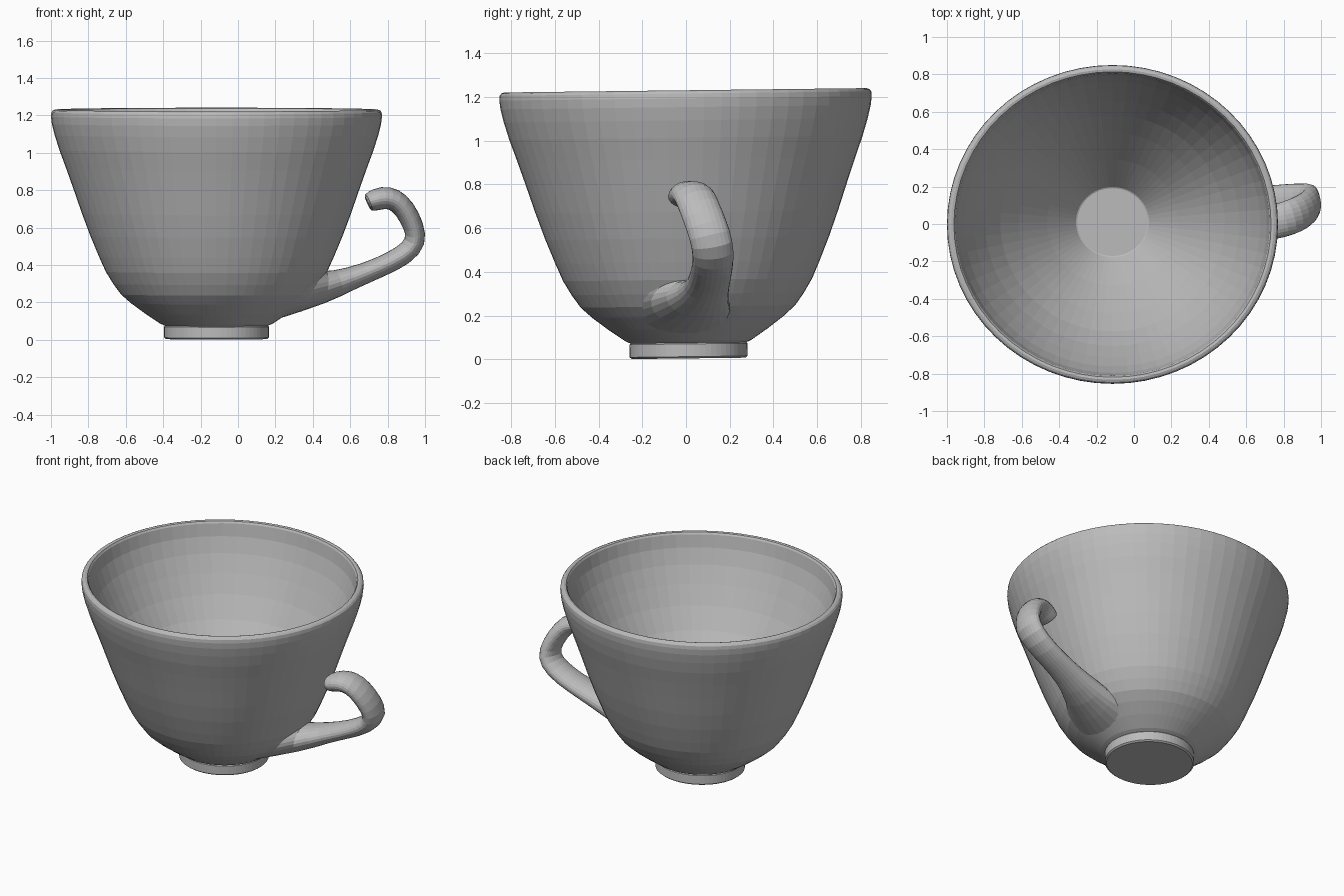
import bpy, bmesh, math
from mathutils import Vector, Matrix

cube = bpy.data.objects.get("Cube")
if cube:
    bpy.data.objects.remove(cube, do_unlink=True)

GREY = (0.5, 0.5, 0.5, 1)
clay = bpy.data.materials.new("grey_clay")
clay.use_nodes = True
clay.diffuse_color = GREY
clay.node_tree.nodes["Principled BSDF"].inputs["Base Color"].default_value = GREY

CX, CY, SQUASH = -0.115, 0.012, 0.963
TILT = Matrix.Translation((0, CY, 0.004)) @ Matrix.Rotation(0.012, 4, 'X')


def finish(bm, name):
    bmesh.ops.recalc_face_normals(bm, faces=bm.faces)
    mesh = bpy.data.meshes.new(name)
    bm.to_mesh(mesh)
    bm.free()
    mesh.materials.append(clay)
    obj = bpy.data.objects.new(name, mesh)
    bpy.context.collection.objects.link(obj)
    return obj


def skin(bm, rings, cap_start=True, cap_end=True):
    loops = [[bm.verts.new(p) for p in ring] for ring in rings]
    n = len(loops[0])
    for a, b in zip(loops, loops[1:]):
        for i in range(n):
            j = (i + 1) % n
            bm.faces.new((a[i], a[j], b[j], b[i]))
    if cap_start:
        bm.faces.new(loops[0])
    if cap_end:
        bm.faces.new(loops[-1])


def ellipse(n):
    return [(math.cos(math.tau * i / n), math.sin(math.tau * i / n)) for i in range(n)]


# Bowl with foot, rounded rim and conical hollow inside: (radius, height)
foot = [(0.27, 0), (0.28, 0.008), (0.28, 0.066), (0.275, 0.071)]
outer = [(0.3, 0.082), (0.38, 0.135), (0.455, 0.19), (0.51, 0.238), (0.552, 0.295), (0.592, 0.36),
         (0.628, 0.44), (0.674, 0.55), (0.719, 0.67), (0.764, 0.8), (0.803, 0.91), (0.84, 1.01),
         (0.865, 1.09), (0.88, 1.15), (0.885, 1.19)]
rim = [(0.883, 1.212), (0.875, 1.222), (0.862, 1.227), (0.848, 1.224), (0.84, 1.212)]
inner = [(0.825, 1.13), (0.79, 1.03), (0.74, 0.92), (0.68, 0.8), (0.6, 0.665),
         (0.5, 0.525), (0.35, 0.33), (0.195, 0.145), (0.188, 0.142)]
bm = bmesh.new()
skin(bm, [[TILT @ Vector((CX + r * c, r * s * SQUASH, z)) for c, s in ellipse(64)]
          for r, z in foot + outer + rim + inner])
finish(bm, "cup_bowl")


def wall_x(y, z):
    """Point inside the thickness of the bowl wall at this side and height."""
    for (r0, z0), (r1, z1) in zip(outer, outer[1:]):
        if z0 <= z <= z1:
            r = r0 + (r1 - r0) * (z - z0) / (z1 - z0) - 0.012
            return CX + math.sqrt(r * r - (y / SQUASH) ** 2)


# Handle: flared root lying in the wall, then elliptical sections along a hooked path
root = [(-0.02 + (0.23 - 0.05 * s) * c, 0.25 + 0.15 * s) for c, s in ellipse(12)]
rings = [[Vector((wall_x(y, z), y, z)) for y, z in root]]
# centre, half width, half thickness
path = [((0.46, 0.06, 0.278), 0.145, 0.088), ((0.6, 0.095, 0.325), 0.105, 0.062),
        ((0.76, 0.115, 0.387), 0.098, 0.055), ((0.89, 0.125, 0.452), 0.098, 0.06),
        ((0.957, 0.122, 0.525), 0.1, 0.062), ((0.94, 0.095, 0.61), 0.098, 0.058),
        ((0.893, 0.06, 0.7), 0.098, 0.06), ((0.835, 0.035, 0.755), 0.098, 0.064),
        ((0.77, 0.015, 0.762), 0.096, 0.066), ((0.705, 0, 0.737), 0.092, 0.056),
        ((0.69, 0, 0.73), 0.075, 0.044)]
points = [Vector(p) for p, w, t in path]
for i, (p, w, t) in enumerate(path):
    ahead = points[min(i + 1, len(points) - 1)] - points[max(i - 1, 0)]
    ahead.normalize()
    side = Vector((0, 1, 0))
    side = (side - ahead * side.dot(ahead)).normalized()
    up = ahead.cross(side)
    rings.append([points[i] + side * w * c + up * t * s for c, s in ellipse(12)])
bm = bmesh.new()
skin(bm, rings, cap_start=False)
handle = finish(bm, "cup_handle")
smooth = handle.modifiers.new("rounding", 'SUBSURF')
smooth.levels = smooth.render_levels = 1
